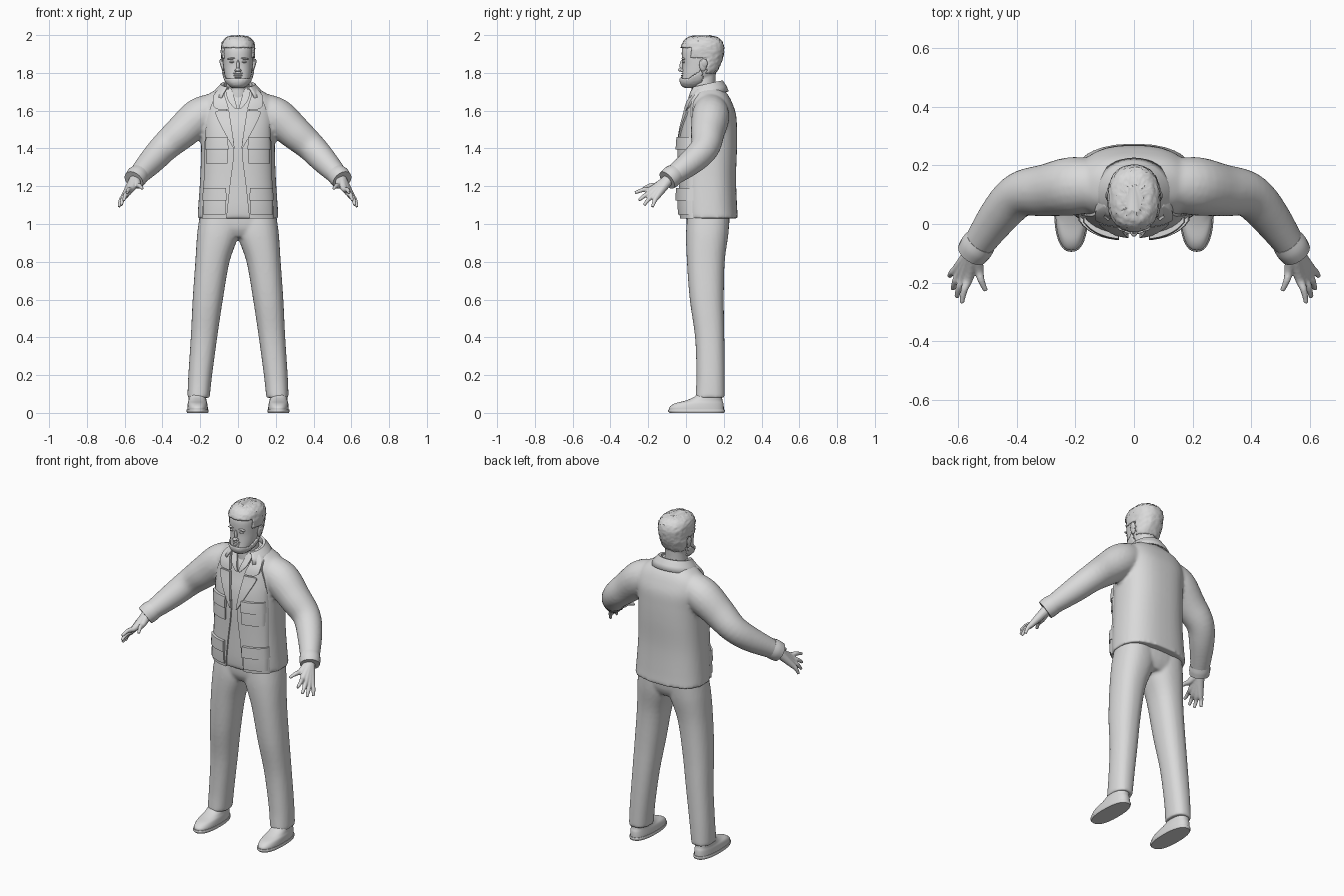
import bpy, bmesh, math, random
from mathutils import Vector, Matrix

random.seed(4)
old = bpy.data.objects.get("Cube")
if old:
    bpy.data.objects.remove(old, do_unlink=True)

grey = bpy.data.materials.new("plain grey")
grey.use_nodes = True
grey.diffuse_color = (0.7, 0.7, 0.7, 1)
grey.node_tree.nodes["Principled BSDF"].inputs["Base Color"].default_value = (0.7, 0.7, 0.7, 1)
SIDES = (1, -1)


def spline(rows, steps=5):
    """Smooth interpolation through rows of numbers."""
    out = []
    for i in range(len(rows) - 1):
        a, b, c, d = rows[max(i - 1, 0)], rows[i], rows[i + 1], rows[min(i + 2, len(rows) - 1)]
        for k in range(steps):
            t = k / steps
            out.append([q + t / 2 * (r - p + t * (2 * p - 5 * q + 4 * r - s + t * (3 * (q - r) + s - p)))
                        for p, q, r, s in zip(a, b, c, d)])
    return out + [list(rows[-1])]


def skin(bm, rings):
    """Join rings of points into a closed shell."""
    rings = [[bm.verts.new(p) for p in ring] for ring in rings]
    n = len(rings[0])
    for a, b in zip(rings, rings[1:]):
        for i in range(n):
            bm.faces.new((a[i], a[(i + 1) % n], b[(i + 1) % n], b[i]))
    bm.faces.new(rings[0][::-1])
    bm.faces.new(rings[-1])


def stack(bm, rows, power=2.3, s=1, grow=0.0, sides=32):
    """Upright loft; each row is z, x0, x1, y0, y1."""
    rings = []
    for z, x0, x1, y0, y1 in spline(rows):
        ring = []
        for i in range(sides):
            a = math.tau * i / sides
            c, d = math.cos(a), math.sin(a)
            c, d = [math.copysign(abs(v) ** (2 / power), v) for v in (c, d)]
            ring.append((s * ((x0 + x1) / 2 + ((x1 - x0) / 2 + grow) * c),
                         (y0 + y1) / 2 + ((y1 - y0) / 2 + grow) * d, z + grow))
        rings.append(ring)
    skin(bm, rings)


def tube(bm, rows, s=1, sides=20):
    """Round loft along a path; each row is x, y, z, radius."""
    pts = spline(rows)
    rings = []
    for i, (x, y, z, r) in enumerate(pts):
        d = Vector(pts[min(i + 1, len(pts) - 1)][:3]) - Vector(pts[max(i - 1, 0)][:3])
        u = d.cross(Vector((0, 0, 1))).normalized()
        v = d.cross(u).normalized()
        ring = [Vector((x, y, z)) + r * (u * math.cos(math.tau * k / sides) + v * math.sin(math.tau * k / sides))
                for k in range(sides)]
        rings.append([(s * p.x, p.y, p.z) for p in ring])
    skin(bm, rings)


def ball(bm, loc, size, turn=0.0):
    m = Matrix.Translation(loc) @ Matrix.Rotation(turn, 4, "Y") @ Matrix.Diagonal((*size, 1))
    bmesh.ops.create_uvsphere(bm, u_segments=20, v_segments=12, radius=1, matrix=m)


def finish(bm, name, voxel=0, smooth=3, thick=0, offset=-1):
    bmesh.ops.recalc_face_normals(bm, faces=bm.faces[:])
    me = bpy.data.meshes.new(name)
    bm.to_mesh(me)
    bm.free()
    me.materials.append(grey)
    ob = bpy.data.objects.new(name, me)
    bpy.context.collection.objects.link(ob)
    bpy.ops.object.select_all(action="DESELECT")
    ob.select_set(True)
    bpy.context.view_layer.objects.active = ob
    if voxel:
        rm = ob.modifiers.new("blend", "REMESH")
        rm.mode, rm.voxel_size, rm.use_smooth_shade = "VOXEL", voxel, True
        sm = ob.modifiers.new("soften", "SMOOTH")
        sm.factor, sm.iterations = 0.5, smooth
    else:
        if thick:
            so = ob.modifiers.new("thickness", "SOLIDIFY")
            so.thickness, so.offset = thick, offset
        bpy.ops.object.shade_smooth_by_angle(angle=math.radians(45))
    return ob


# Jacket: body and sleeves blended together
TORSO = [(1.03, -.215, .215, -.025, .275), (1.1, -.21, .21, -.03, .27), (1.25, -.2, .2, -.03, .265),
         (1.4, -.195, .195, -.03, .27), (1.5, -.195, .195, -.02, .27), (1.58, -.2, .2, 0, .265),
         (1.64, -.195, .195, .015, .245), (1.68, -.165, .165, .035, .225),
         (1.71, -.12, .12, .05, .2), (1.73, -.09, .09, .06, .18)]
POWER = 2.5
bm = bmesh.new()
stack(bm, TORSO, POWER, sides=48)
for s in SIDES:
    tube(bm, [(.1, .13, 1.62, .08), (.2, .13, 1.57, .1), (.3, .115, 1.485, .09), (.39, .1, 1.405, .078),
              (.46, .03, 1.33, .069), (.545, -.09, 1.24, .05)], s)
finish(bm, "jacket", 0.01, 5)

bm = bmesh.new()
for s in SIDES:
    tube(bm, [(.523, -.059, 1.264, .055), (.537, -.078, 1.25, .058), (.552, -.1, 1.232, .055)], s)
finish(bm, "sleeve_cuffs")

# Pieces laid over the jacket front
DENSE = spline(TORSO)


def front_y(x, z):
    for a, b in zip(DENSE, DENSE[1:]):
        if a[0] <= z <= b[0]:
            t = (z - a[0]) / (b[0] - a[0])
            _, _, rx, y0, y1 = [p + (q - p) * t for p, q in zip(a, b)]
            return (y0 + y1) / 2 - (y1 - y0) / 2 * max(0, 1 - abs(x / rx) ** POWER) ** (1 / POWER)
    return DENSE[-1][3]


def front_piece(name, rows, height, cols=10):
    """Raised piece; each row is z, inner x, outer x."""
    bm = bmesh.new()
    for s in SIDES:
        grid = []
        for z, x0, x1 in rows[:1] + spline(rows, 4) + rows[-1:]:
            xs = [x0] + [x0 + (x1 - x0) * k / cols for k in range(cols + 1)] + [x1]
            grid.append([(x, front_y(x, z), z) for x in xs])
        vs = []
        for i, line in enumerate(grid):
            vs.append([])
            for k, (x, y, z) in enumerate(line):
                rim = i in (0, len(grid) - 1) or k in (0, len(line) - 1)
                vs[-1].append(bm.verts.new((s * x, y + (.012 if rim else -height), z)))
        for a, b in zip(vs, vs[1:]):
            for k in range(len(a) - 1):
                bm.faces.new((a[k], a[k + 1], b[k + 1], b[k]))
    finish(bm, name)


front_piece("jacket_front_panels", [(1.03, .06, .19), (1.2, .042, .182), (1.4, .02, .178),
                                    (1.55, .045, .165), (1.66, .075, .13)], .009)
front_piece("lapels", [(1.4, .018, .024), (1.5, .032, .08), (1.585, .045, .12), (1.6, .048, .105)], .018)
front_piece("collar_points", [(1.607, .05, .105), (1.625, .053, .13), (1.68, .07, .13), (1.715, .07, .1)], .018)
front_piece("shirt_collar", [(1.61, .003, .015), (1.65, .014, .05), (1.7, .03, .065), (1.725, .04, .065)], .012)
for part, top, inner, outer in (("chest", 1.46, .055, .17), ("hip", 1.19, .065, .185)):
    front_piece(part + "_pockets", [(top - .14, inner, outer), (top - .04, inner, outer)], .018)
    front_piece(part + "_pocket_flaps", [(top - .065, inner - .004, outer + .004),
                                         (top, inner - .002, outer)], .027)

# Folded collar around the back of the neck
bm = bmesh.new()
lines = []
for i in range(33):
    a = math.radians(-50 + 280 * i / 32)
    c, d = math.cos(a), math.sin(a)
    lift = .02 * d
    lines.append([bm.verts.new((rx * c, .105 + ry * d, z + lift)) for rx, ry, z in
                  ((.07, .075, 1.69), (.078, .08, 1.735), (.09, .088, 1.737), (.115, .105, 1.71), (.135, .118, 1.682))])
for a, b in zip(lines, lines[1:]):
    for k in range(4):
        bm.faces.new((a[k], a[k + 1], b[k + 1], b[k]))
finish(bm, "jacket_collar", thick=.008, offset=0)

# Hands
bm = bmesh.new()
WRIST = (.545, -.09, 1.238, .03)
for s in SIDES:
    for knuckle, tip in (((.563, -.18, 1.185), (.588, -.27, 1.165)), ((.58, -.18, 1.168), (.605, -.25, 1.125)),
                         ((.593, -.168, 1.155), (.618, -.222, 1.1)), ((.603, -.152, 1.148), (.63, -.178, 1.09)),
                         ((.53, -.155, 1.205), (.506, -.228, 1.188))):
        middle = [(p + q) / 2 + bump for p, q, bump in zip(knuckle, tip, (.004, 0, .006))]
        tube(bm, [WRIST, (*knuckle, .017), (*middle, .012), (*tip, .008)], s, 12)
finish(bm, "hands", 0.004, 3)

# Trousers: two legs and the hips blended together
bm = bmesh.new()
stack(bm, [(.93, -.13, .13, .03, .2), (.98, -.2, .2, .005, .225), (1.07, -.2, .2, .0, .235)])
for s in SIDES:
    stack(bm, [(.08, .15, .268, .05, .205), (.2, .137, .263, .055, .205), (.4, .11, .25, .048, .203),
               (.6, .08, .24, .02, .2), (.8, .045, .226, .005, .205), (.95, -.005, .216, 0, .225),
               (1.06, 0, .2, .01, .23)], 2.3, s)
finish(bm, "trousers", 0.009, 4)

# Shoes
bm = bmesh.new()
sole = bmesh.new()
for s in SIDES:
    stack(bm, [(.012, .16, .268, -.088, .2), (.03, .16, .268, -.088, .2), (.05, .163, .266, -.06, .198),
               (.066, .167, .262, 0, .193), (.09, .17, .26, .05, .19), (.13, .175, .255, .07, .185)], 2.4, s)
    stack(sole, [(0, .158, .27, -.088, .202), (.01, .155, .273, -.095, .206), (.018, .157, .271, -.093, .204)], 2.4, s)
finish(bm, "shoes")
finish(sole, "shoe_soles")

# Head and neck
HEAD = [(1.725, -.025, .025, 0, .05), (1.735, -.04, .04, -.015, .075), (1.755, -.058, .058, -.023, .11),
        (1.79, -.071, .071, -.02, .15), (1.84, -.078, .078, -.018, .178), (1.88, -.081, .081, -.022, .19),
        (1.92, -.083, .083, -.022, .195), (1.955, -.077, .077, -.01, .187), (1.98, -.056, .056, .015, .16),
        (1.99, -.02, .02, .05, .12)]
bm = bmesh.new()
stack(bm, HEAD)
stack(bm, [(1.64, -.07, .07, .03, .17), (1.72, -.062, .062, .03, .155), (1.82, -.058, .058, .04, .16)], 2)
finish(bm, "head_and_neck", 0.006, 3)


def head_shell(name, keep, grow, rough):
    bm = bmesh.new()
    stack(bm, HEAD, grow=grow, sides=64)
    bmesh.ops.delete(bm, geom=[f for f in bm.faces if not keep(f.calc_center_median())], context="FACES")
    for v in bm.verts:
        v.co += Vector([random.uniform(-rough, rough) for _ in range(3)])
    finish(bm, name, thick=.008)


def is_hair(p):
    return p.z > (1.935 if p.y < .03 else 1.88 if p.y < .11 else 1.8)


head_shell("hair", is_hair, .007, .0025)
head_shell("beard", lambda p: p.z < 1.772 + max(0, p.y - .02) * .7 and p.y < .085, .003, .0008)

# Face details
bm = bmesh.new()
ball(bm, (0, -.026, 1.816), (.013, .017, .01))
ball(bm, (0, -.02, 1.838), (.008, .014, .03))
for s in SIDES:
    ball(bm, (s * .011, -.02, 1.812), (.007, .01, .007))
finish(bm, "nose")

bm = bmesh.new()
for s in SIDES:
    ball(bm, (s * .032, -.01, 1.858), (.013, .011, .006))
finish(bm, "eyes")

bm = bmesh.new()
for s in SIDES:
    ball(bm, (s * .034, -.013, 1.876), (.022, .012, .005), s * .12)
finish(bm, "eyebrows")

bm = bmesh.new()
ball(bm, (0, -.017, 1.786), (.024, .01, .004))
ball(bm, (0, -.018, 1.777), (.02, .011, .0045))
ball(bm, (0, -.014, 1.797), (.027, .011, .004))
finish(bm, "lips_and_moustache")

bm = bmesh.new()
for s in SIDES:
    ball(bm, (s * .083, .09, 1.842), (.009, .02, .034), s * .15)
    ball(bm, (s * .089, .097, 1.85), (.007, .017, .024), s * .2)
finish(bm, "ears")
